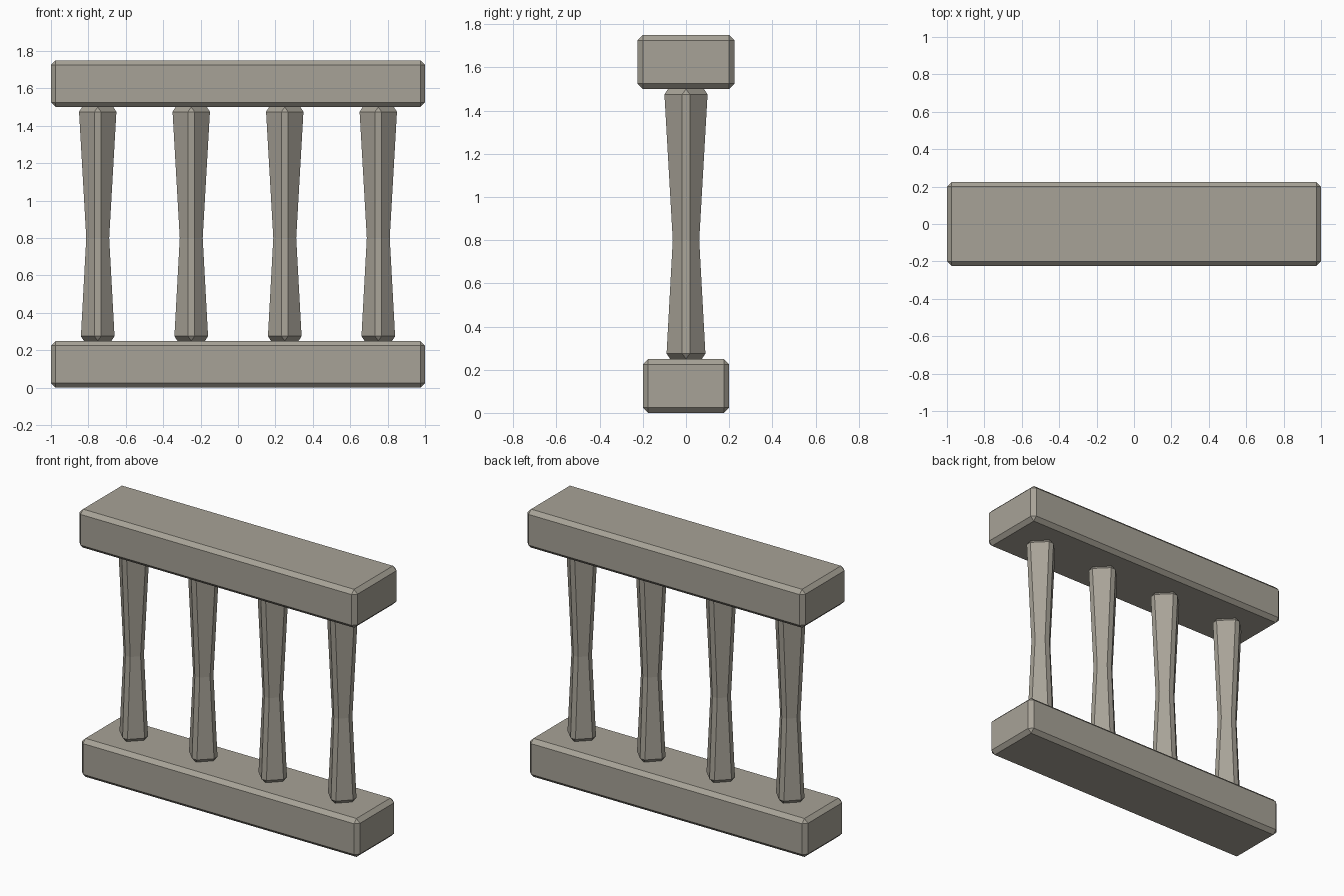
import bpy
from math import sin, cos, pi

if "Cube" in bpy.data.objects:
    bpy.data.objects.remove(bpy.data.objects["Cube"])

BEVEL = 0.025

# Warm grey-brown stone
stone = bpy.data.materials.new("stone")
stone.diffuse_color = (0.39, 0.365, 0.31, 1)
stone.use_nodes = True
stone.node_tree.nodes["Principled BSDF"].inputs["Base Color"].default_value = stone.diffuse_color


def make_object(name, verts, faces, location):
    mesh = bpy.data.meshes.new(name)
    mesh.from_pydata(verts, [], faces)
    mesh.materials.append(stone)
    obj = bpy.data.objects.new(name, mesh)
    obj.location = location
    bpy.context.collection.objects.link(obj)
    mod = obj.modifiers.new("chamfer", 'BEVEL')
    mod.width = BEVEL
    mod.segments = 1
    mod.limit_method = 'ANGLE'
    return obj


def rail(name, depth, z):
    x, y, h = 1.0, depth / 2, 0.25
    verts = [(sx * x, sy * y, k) for k in (0, h)
             for sx, sy in ((-1, -1), (1, -1), (1, 1), (-1, 1))]
    faces = [(3, 2, 1, 0), (4, 5, 6, 7)]
    faces += [(i, (i + 1) % 4, (i + 1) % 4 + 4, i + 4) for i in range(4)]
    return make_object(name, verts, faces, (0, 0, z))


def baluster(name, x):
    # corner radius and height of each square ring, corners facing the axes
    profile = [(0.109, 0.25), (0.079, 0.8), (0.119, 1.5)]
    verts = [(r * cos(i * pi / 2), r * sin(i * pi / 2), z)
             for r, z in profile for i in range(4)]
    faces = [(3, 2, 1, 0), (8, 9, 10, 11)]
    for k in (0, 4):
        faces += [(k + i, k + (i + 1) % 4, k + (i + 1) % 4 + 4, k + i + 4)
                  for i in range(4)]
    return make_object(name, verts, faces, (x, 0, 0))


# Bottom and top rails
rail("bottom_rail", 0.40, 0)
rail("top_rail", 0.45, 1.5)

# Waisted balusters
for n, x in enumerate((-0.75, -0.25, 0.25, 0.75), 1):
    baluster(f"baluster_{n}", x)
